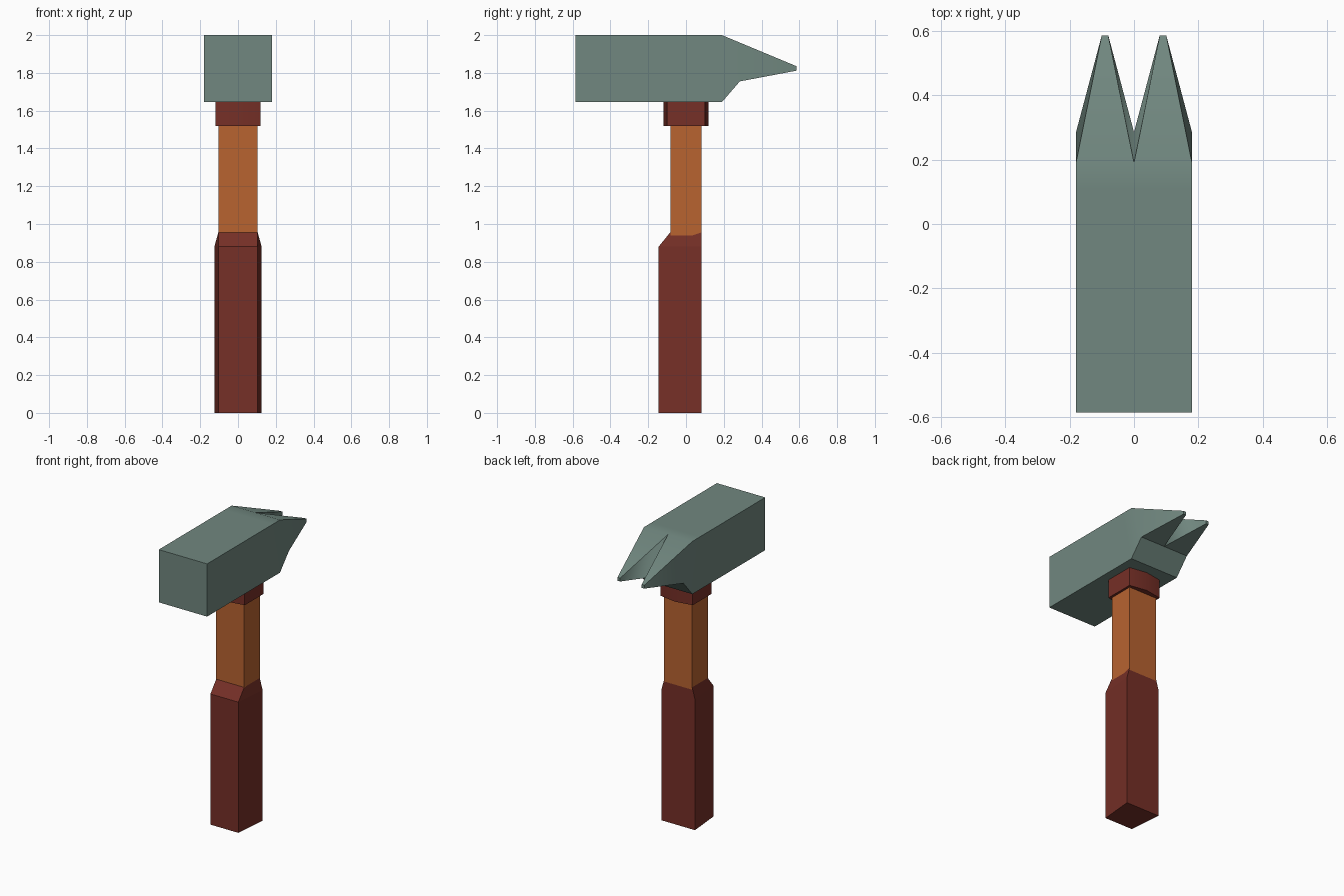
import bpy, bmesh, math

if "Cube" in bpy.data.objects:
    bpy.data.objects.remove(bpy.data.objects["Cube"])


def material(name, rgb):
    m = bpy.data.materials.new(name)
    m.diffuse_color = (*rgb, 1)
    m.use_nodes = True
    m.node_tree.nodes["Principled BSDF"].inputs["Base Color"].default_value = m.diffuse_color
    return m


STEEL = material("grey green steel", (0.165, 0.245, 0.215))
WOOD = material("orange wood", (0.48, 0.125, 0.03))
RED = material("dark red grip", (0.18, 0.029, 0.02))


def finish(name, bm, mat):
    bmesh.ops.recalc_face_normals(bm, faces=bm.faces)
    me = bpy.data.meshes.new(name)
    bm.to_mesh(me)
    bm.free()
    me.materials.append(mat)
    ob = bpy.data.objects.new(name, me)
    bpy.context.collection.objects.link(ob)
    return ob


def smooth(ob):
    bpy.ops.object.select_all(action='DESELECT')
    ob.select_set(True)
    bpy.context.view_layer.objects.active = ob
    bpy.ops.object.shade_smooth_by_angle(angle=math.radians(30))


def loft(name, sections, mat):
    """Stack of (z, outline) sections joined by side faces, capped at both ends."""
    bm = bmesh.new()
    rings = [[bm.verts.new((x, y, z)) for x, y in outline] for z, outline in sections]
    for a, b in zip(rings, rings[1:]):
        for i in range(len(a)):
            j = (i + 1) % len(a)
            bm.faces.new((a[i], a[j], b[j], b[i]))
    bm.faces.new(rings[0])
    bm.faces.new(rings[-1])
    return finish(name, bm, mat)


def trapezoid(front_w, back_w, front_y, back_y):
    return [(-front_w, front_y), (front_w, front_y), (back_w, back_y), (-back_w, back_y)]


# Handle shaft
shaft = trapezoid(0.104, 0.104, -0.083, 0.083)
loft("handle_shaft", [(0.94, shaft), (1.66, shaft)], WOOD)

# Grip: wider at the back, tapering into the shaft at the top
grip = trapezoid(0.104, 0.125, -0.145, 0.083)
loft("grip", [(0, grip), (0.88, grip), (0.956, shaft)], RED)

# Collar: faintly pointed front and back
collar = [(-0.12, -0.1), (0, -0.12), (0.12, -0.1), (0.12, 0.1), (0, 0.12), (-0.12, 0.1)]
smooth(loft("collar", [(1.52, collar), (1.65, collar)], RED))

# Head: half of the block plus one claw, mirrored across x = 0
profile = [(-0.586, 1.645), (0.19, 1.645), (0.285, 1.755),
           (0.19, 2.0), (0.11, 2.0), (-0.586, 2.0)]
bm = bmesh.new()
inner = [bm.verts.new((0, y, z)) for y, z in profile]
outer = [bm.verts.new((0.18, y, z)) for y, z in profile]
bm.faces.new(outer)
for i in range(len(profile)):
    if i != 2:  # the claw grows from this side
        j = (i + 1) % len(profile)
        bm.faces.new((inner[i], inner[j], outer[j], outer[i]))
base = [inner[2], outer[2], outer[3], inner[3]]
tip = [bm.verts.new((x, 0.586, z)) for x, z in
       ((0.08, 1.812), (0.1, 1.812), (0.1, 1.835), (0.08, 1.835))]
for i in range(4):
    j = (i + 1) % 4
    bm.faces.new((base[i], base[j], tip[j], tip[i]))
bm.faces.new(tip)
head = finish("hammer_head", bm, STEEL)
smooth(head)
head.modifiers.new("mirror", 'MIRROR').use_clip = True
